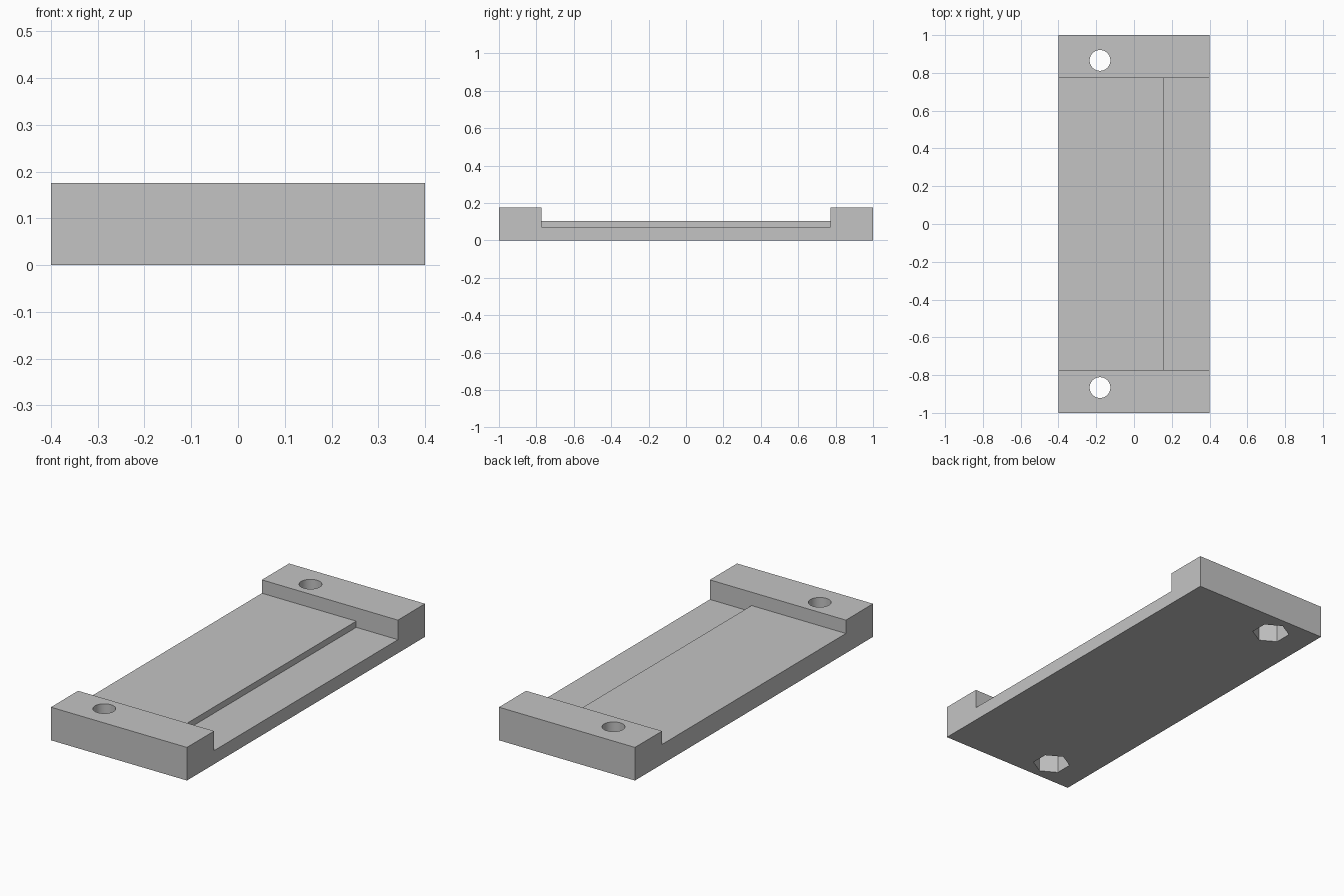
import bpy
import math

cube = bpy.data.objects.get("Cube")
if cube:
    bpy.data.objects.remove(cube, do_unlink=True)

# Material
grey = bpy.data.materials.new("plain grey")
grey.use_nodes = True
colour = (0.55, 0.55, 0.55, 1)
grey.diffuse_color = colour
grey.node_tree.nodes["Principled BSDF"].inputs["Base Color"].default_value = colour

WIDTH, LENGTH, HEIGHT = 0.8, 2.0, 0.176
BED_Z, LEDGE_Z = 0.105, 0.072    # tops of the wide bed and the lower ledge
BED_HALF, LEDGE_X = 0.772, 0.155
HOLE_X, HOLE_Y = -0.18, 0.866


def box(name, low, high):
    bpy.ops.mesh.primitive_cube_add(
        size=1, location=[(a + b) / 2 for a, b in zip(low, high)])
    ob = bpy.context.object
    ob.name = name
    ob.scale = [b - a for a, b in zip(low, high)]
    bpy.ops.object.transform_apply(location=True, rotation=True, scale=True)
    return ob


def prism(name, sides, radius, y, z0, z1, turn=0):
    bpy.ops.mesh.primitive_cylinder_add(
        vertices=sides, radius=radius, depth=z1 - z0,
        location=(HOLE_X, y, (z0 + z1) / 2), rotation=(0, 0, turn))
    ob = bpy.context.object
    ob.name = name
    bpy.ops.object.transform_apply(location=True, rotation=True, scale=True)
    return ob


# Solid plate with raised ends
plate = box("mounting_plate", (-WIDTH / 2, -LENGTH / 2, 0),
            (WIDTH / 2, LENGTH / 2, HEIGHT))
plate.data.materials.append(grey)

# Recessed bed and the deeper ledge along its left side
cutters = [
    box("bed_cutter", (-0.5, -BED_HALF, BED_Z), (0.5, BED_HALF, 0.3)),
    box("ledge_cutter", (LEDGE_X, -BED_HALF, LEDGE_Z), (0.5, BED_HALF, 0.3)),
]

# Screw holes with hexagonal nut pockets underneath
for y in (-HOLE_Y, HOLE_Y):
    cutters.append(prism("screw_hole_cutter", 48, 0.055, y, -0.1, 0.3))
    cutters.append(prism("nut_pocket_cutter", 6, 0.093, y, -0.1, 0.105))

for cutter in cutters:
    mod = plate.modifiers.new(cutter.name, "BOOLEAN")
    mod.operation = "DIFFERENCE"
    mod.solver = "EXACT"
    mod.object = cutter
    bpy.context.view_layer.objects.active = plate
    bpy.ops.object.modifier_apply(modifier=mod.name)
    bpy.data.objects.remove(cutter, do_unlink=True)

# Smooth hole walls, crisp edges elsewhere
bpy.ops.object.select_all(action="DESELECT")
plate.select_set(True)
bpy.context.view_layer.objects.active = plate
bpy.ops.object.shade_smooth_by_angle(angle=math.radians(30))
